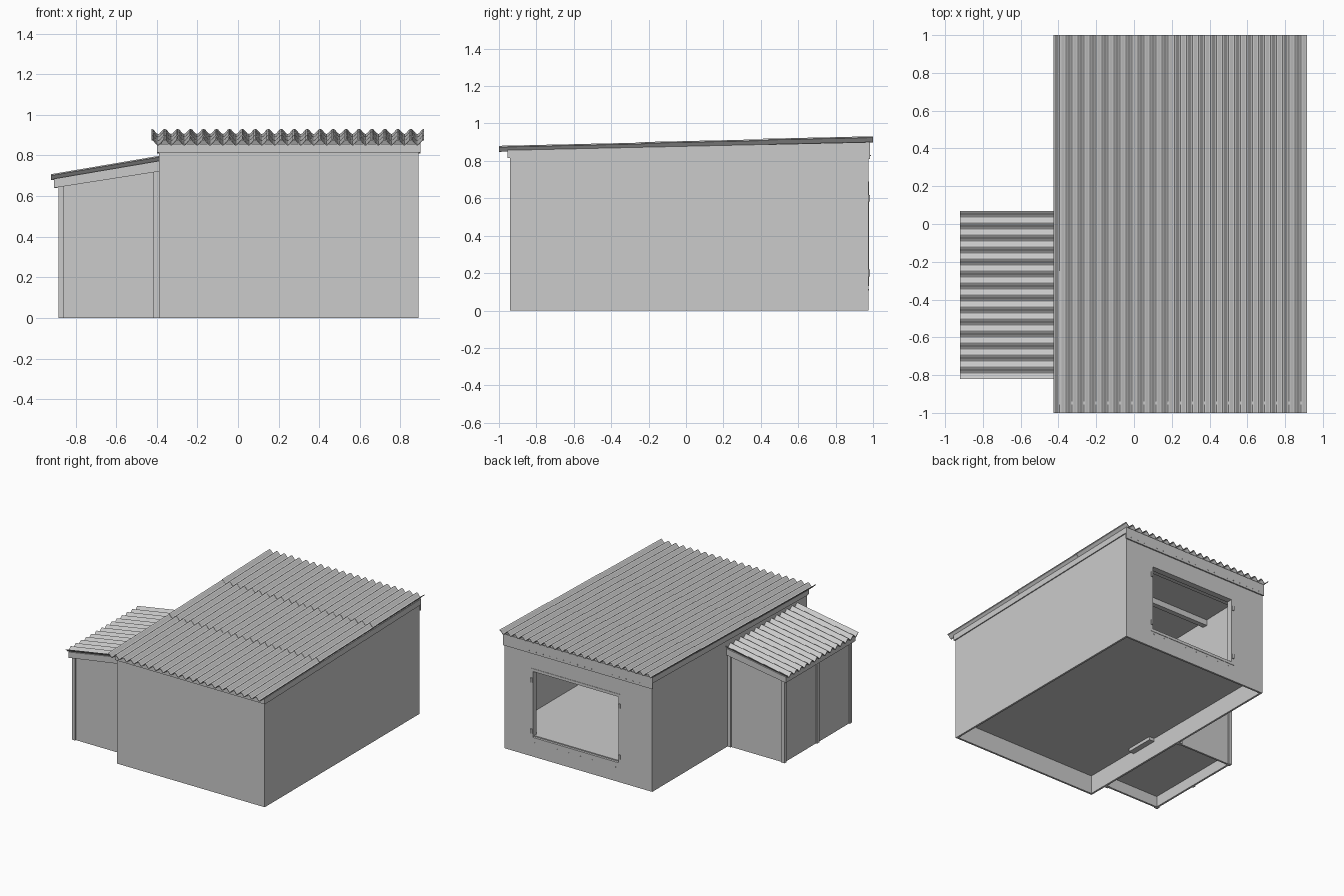
import bpy, bmesh, math
from mathutils import Vector

if "Cube" in bpy.data.objects:
    bpy.data.objects.remove(bpy.data.objects["Cube"])

mat = bpy.data.materials.new("plain grey")
mat.diffuse_color = (0.6, 0.6, 0.6, 1)
mat.use_nodes = True
mat.node_tree.nodes["Principled BSDF"].inputs["Base Color"].default_value = mat.diffuse_color


def finish(name, bm):
    bmesh.ops.recalc_face_normals(bm, faces=bm.faces)
    me = bpy.data.meshes.new(name)
    bm.to_mesh(me)
    bm.free()
    me.materials.append(mat)
    ob = bpy.data.objects.new(name, me)
    bpy.context.collection.objects.link(ob)
    return ob


def add_prism(bm, pts, sweep):
    """Closed outline swept along a vector."""
    a = [bm.verts.new(p) for p in pts]
    b = [bm.verts.new(Vector(p) + Vector(sweep)) for p in pts]
    bm.faces.new(a)
    bm.faces.new(b[::-1])
    for i in range(len(a)):
        j = (i + 1) % len(a)
        bm.faces.new((a[i], a[j], b[j], b[i]))


def prism(name, pts, sweep):
    bm = bmesh.new()
    add_prism(bm, pts, sweep)
    return finish(name, bm)


def boxes(name, *dims):
    """Boxes given as (x0, x1, y0, y1, z0, z1), joined in one object."""
    bm = bmesh.new()
    for x0, x1, y0, y1, z0, z1 in dims:
        add_prism(bm, [(x0, y0, z0), (x1, y0, z0), (x1, y1, z0), (x0, y1, z0)], (0, 0, z1 - z0))
    return finish(name, bm)


def wave(start, end, count, amp, thick):
    """Corrugated strip outline as (along, height) pairs."""
    n = count * 8
    top = [(start + (end - start) * i / n, amp * math.cos(i * math.pi / 4)) for i in range(n + 1)]
    return top + [(u, h - thick) for u, h in reversed(top)]


def roof_z(y):
    return 0.893 + 0.0225 * y


def lean_z(x):
    return 0.783 + 0.17 * (x + 0.39)


# Main shed walls
X0, X1, Y0, Y1, T = -0.39, 0.89, -0.94, 0.975, 0.015
for name, x in (("left_wall", X0), ("right_wall", X1 - T)):
    prism(name, [(x, Y0, 0), (x, Y1, 0), (x, Y1, roof_z(Y1) - 0.02), (x, Y0, roof_z(Y0) - 0.02)], (T, 0, 0))
boxes("front_wall", (X0 + T, X1 - T, Y0, Y0 + T, 0, roof_z(Y0) - 0.02))

# Back wall with a large opening
WX0, WX1, WZ0, WZ1 = -0.12, 0.665, 0.13, 0.69
YB = Y1 - T
boxes("back_wall",
      (X0 + T, WX0, YB, Y1, 0, roof_z(Y1) - 0.02), (WX1, X1 - T, YB, Y1, 0, roof_z(Y1) - 0.02),
      (WX0, WX1, YB, Y1, 0, WZ0), (WX0, WX1, YB, Y1, WZ1, roof_z(Y1) - 0.02))
F = 0.022
boxes("opening_frame",
      (WX0, WX0 + F, 0.93, 0.978, WZ0, WZ1), (WX1 - F, WX1, 0.93, 0.978, WZ0, WZ1),
      (WX0 + F, WX1 - F, 0.93, 0.978, WZ0, WZ0 + F), (WX0 + F, WX1 - F, 0.93, 0.978, WZ1 - F, WZ1))
boxes("hinges", *[(x - 0.008, x + 0.008, 0.97, 0.985, z - 0.018, z + 0.018)
                  for x in (WX0 + 0.01, WX1 - 0.01) for z in (0.2, 0.6)])

# Raised floor and the sill leading to the side annex
boxes("main_floor", (X0 + T, X1 - T, Y0 + T, YB, 0.145, 0.16))
boxes("annex_sill", (X0 + T, X0 + 0.06, -0.45, -0.22, 0.12, 0.145))

# Roof deck and purlins
prism("roof_deck", [(X0, Y0, roof_z(Y0) - 0.021), (X0, Y1, roof_z(Y1) - 0.021),
                    (X0, Y1, roof_z(Y1) - 0.03), (X0, Y0, roof_z(Y0) - 0.03)], (X1 - X0, 0, 0))
boxes("purlins", *[(X0 + T, X1 - T, y - 0.02, y + 0.02, roof_z(y) - 0.075, roof_z(y) - 0.03)
                   for y in (-0.7, -0.35, 0, 0.35, 0.7)])

# Trim boards under the main eaves
boxes("front_fascia", (X0 - 0.008, X1 + 0.008, Y0 - 0.015, Y0, 0.815, roof_z(Y0) - 0.015))
boxes("back_fascia", (X0 - 0.008, X1 + 0.008, Y1, Y1 + 0.01, 0.81, roof_z(Y1) - 0.015))
for name, x in (("left_fascia", X0 - 0.008), ("right_fascia", X1)):
    prism(name, [(x, Y0, roof_z(Y0) - 0.06), (x, Y1, roof_z(Y1) - 0.06),
                 (x, Y1, roof_z(Y1) - 0.015), (x, Y0, roof_z(Y0) - 0.015)], (0.008, 0, 0))
boxes("nail_heads", *[(x - 0.003, x + 0.003, Y1, Y1 + 0.013, 0.826, 0.832)
                      for x in [X0 + 0.04 + 0.06 * i for i in range(21)]])
boxes("sill_nails", *[(x - 0.004, x + 0.004, Y1, Y1 + 0.003, 0.108, 0.114)
                      for x in [WX0 + 0.05 + 0.1 * i for i in range(8)]])

# Main roof in three lapped corrugated sheets
for i, (ya, yb) in enumerate(((-1, -0.22), (-0.25, 0.44), (0.41, 1))):
    lift = 0.003 * (i - 1)
    prism("roof_sheet_%d" % (i + 1),
          [(x, ya, roof_z(ya) + h + lift) for x, h in wave(-0.425, 0.915, 21, 0.013, 0.006)],
          (0, yb - ya, roof_z(yb) - roof_z(ya)))

# Side annex walls and floor
AX, AY0, AY1 = -0.875, -0.785, 0.035
for name, y in (("annex_front_wall", AY0), ("annex_back_wall", AY1 - T)):
    prism(name, [(AX, y, 0), (X0, y, 0), (X0, y, lean_z(X0) - 0.02), (AX, y, lean_z(AX) - 0.02)], (0, T, 0))
boxes("annex_left_wall", (AX, AX + T, AY0 + T, AY1 - T, 0, lean_z(AX) - 0.02))
boxes("annex_floor", (AX + T, X0, AY0 + T, AY1 - T, 0.085, 0.1))

# Annex posts
P = 0.028
ym = (AY0 + AY1) / 2
boxes("annex_posts",
      *[(x, x + P, y, y + P, 0, lean_z(x) - 0.025)
        for x in (AX - 0.009, X0 - P) for y in (AY0 - 0.009, AY1 - P + 0.009)],
      (AX - 0.009, AX + 0.012, ym - P / 2, ym + P / 2, 0, lean_z(AX) - 0.025))

# Annex trim boards
FX = AX - 0.03
for name, y in (("annex_front_fascia", AY0 - 0.022), ("annex_back_fascia", AY1 + 0.009)):
    prism(name, [(FX, y, lean_z(FX) - 0.055), (X0, y, lean_z(X0) - 0.062),
                 (X0, y, lean_z(X0) - 0.01), (FX, y, lean_z(FX) - 0.01)], (0, 0.013, 0))
boxes("annex_left_fascia", (FX, FX + 0.015, AY0 - 0.009, AY1 + 0.009, 0.64, lean_z(FX) - 0.012))

# Annex corrugated roof
prism("annex_roof", [(-0.92, y, lean_z(-0.92) + h + 0.003) for y, h in wave(-0.82, 0.07, 14, 0.012, 0.006)],
      (0.53, 0, lean_z(-0.39) - lean_z(-0.92)))
